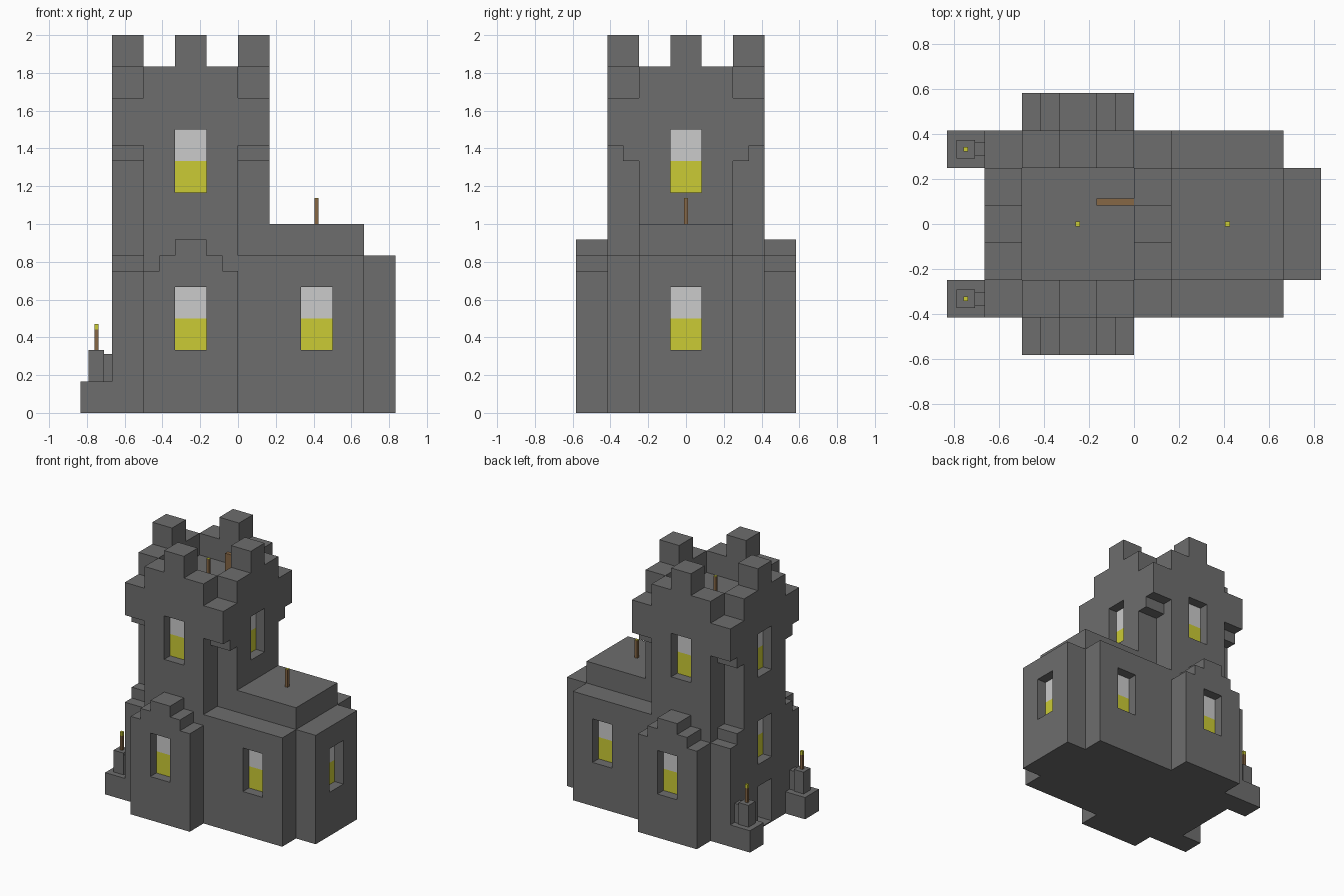
import bpy, bmesh

cube = bpy.data.objects.get("Cube")
if cube:
    bpy.data.objects.remove(cube, do_unlink=True)

U = 1 / 6  # one masonry block


def material(name, rgb):
    m = bpy.data.materials.new(name)
    m.use_nodes = True
    m.diffuse_color = (*rgb, 1)
    bsdf = next(n for n in m.node_tree.nodes if n.type == 'BSDF_PRINCIPLED')
    bsdf.inputs["Base Color"].default_value = (*rgb, 1)
    return m


STONE = material("stone grey", (0.155, 0.155, 0.155))
PALE = material("pale glass", (0.6, 0.6, 0.6))
YELLOW = material("warm yellow", (0.6, 0.6, 0.036))
WOOD = material("brown wood", (0.24, 0.135, 0.06))


def finish(bm, name, mat):
    bmesh.ops.recalc_face_normals(bm, faces=bm.faces)
    me = bpy.data.meshes.new(name)
    bm.to_mesh(me)
    bm.free()
    me.materials.append(mat)
    ob = bpy.data.objects.new(name, me)
    bpy.context.scene.collection.objects.link(ob)
    return ob


def prism(name, outline, z0, z1, mat=STONE):
    """Extrude a plan outline, in blocks, from z0 to z1."""
    bm = bmesh.new()
    face = bm.faces.new([bm.verts.new((x * U, y * U, z0 * U)) for x, y in outline])
    new = bmesh.ops.extrude_face_region(bm, geom=[face])["geom"]
    verts = [v for v in new if isinstance(v, bmesh.types.BMVert)]
    bmesh.ops.translate(bm, verts=verts, vec=(0, 0, (z1 - z0) * U))
    return finish(bm, name, mat)


def box(name, x, y, z, mat=STONE):
    """Box from (low, high) pairs, in blocks; ends may come in either order."""
    (x0, x1), (y0, y1) = sorted(x), sorted(y)
    return prism(name, [(x0, y0), (x1, y0), (x1, y1), (x0, y1)], z[0], z[1], mat)


def cut(ob, cutter):
    cutter.hide_render = True
    mod = ob.modifiers.new("opening", 'BOOLEAN')
    mod.operation, mod.solver, mod.object = 'DIFFERENCE', 'EXACT', cutter
    bpy.context.view_layer.objects.active = ob
    bpy.ops.object.modifier_apply(modifier=mod.name)
    bpy.data.objects.remove(cutter, do_unlink=True)


def window(wall, name, axis, sign, face, mid, z):
    """Recessed two-block window in the wall plane at `face`, looking along sign*axis."""
    side = (mid - 0.5, mid + 0.5)

    def slab(label, outer, inner, zz, mat):
        depth = (face + sign * outer, face - sign * inner)
        xy = (depth, side) if axis == 'x' else (side, depth)
        return box(label, *xy, zz, mat)

    cut(wall, slab("window_cutter", 0.2, 9 / 16, (z, z + 2), STONE))
    slab(name + "_lower_pane", -7 / 16, 9 / 16, (z, z + 1), YELLOW)
    slab(name + "_upper_pane", -7 / 16, 9 / 16, (z + 1, z + 2), PALE)


def torch(name, x, y, z, flame):
    w, h = 1 / 16, 0.825
    xs, ys = (x - w, x + w), (y - w, y + w)
    box(name + "_stick", xs, ys, (z, z + h - flame), WOOD)
    box(name + "_flame", xs, ys, (z + h - flame, z + h), YELLOW)


# Cross-shaped tower shaft, with a room and a doorway
cross = [(-3, -2.5), (0, -2.5), (0, -1.5), (1, -1.5), (1, 1.5), (0, 1.5),
         (0, 2.5), (-3, 2.5), (-3, 1.5), (-4, 1.5), (-4, -1.5), (-3, -1.5)]
shaft = prism("tower_shaft", cross, 0, 10)
cut(shaft, box("room_cutter", (-3, -0.25), (-1.4, 1.4), (0.05, 2.9)))
cut(shaft, box("door_cutter", (-4.3, -2.9), (-0.5, 0.5), (0.05, 2)))
window(shaft, "tower_left_side_window", 'x', 1, 1, 0, 7)
window(shaft, "tower_right_side_window", 'x', -1, -4, 0, 7)
window(shaft, "door_window", 'x', -1, -4, 0, 3)

# Wing with raised roof and end bay
wing = box("wing", (0, 4), (-2.5, 2.5), (0, 5))
box("wing_roof", (1, 4), (-1.5, 1.5), (5, 6))
end_bay = box("end_bay", (4, 5), (-1.5, 1.5), (0, 5))
window(end_bay, "end_bay_window", 'x', 1, 5, 0, 2)

# Parapet and merlons on the two ends of the tower's x axis
for label, x in (("left", (0, 1)), ("right", (-4, -3))):
    box(label + "_parapet", x, (-1.5, 1.5), (10, 11))
    box(label + "_merlon", x, (-0.5, 0.5), (11, 12))

# Everything mirrored front to back
for label, s in (("front", -1), ("back", 1)):
    outer, inner = 2.5 * s, 1.5 * s
    box(label + "_parapet", (-3, 0), (inner, outer), (10, 11))
    box(label + "_merlon", (-2, -1), (inner, outer), (11, 12))
    window(shaft, label + "_tower_window", 'y', s, outer, -1.5, 7)
    window(wing, label + "_wing_window", 'y', s, outer, 2.5, 2)

    # Corner blocks carried on stepped corbels
    for side, x in (("left", (0, 1)), ("right", (-4, -3))):
        box(f"{label}_{side}_corner_block", x, (inner, outer), (8.5, 10))
        box(f"{label}_{side}_corbel", x, (inner, 2 * s), (8, 8.5))

    # Lower corner buttress with a stepped top
    box(label + "_buttress", (-4, -3), (inner, outer), (0, 4.5))
    box(label + "_buttress_step", (-4, -3), (inner, 2 * s), (4.5, 5))

    # Projecting bay with a stepped gable
    bay = box(label + "_bay", (-3, 0), (outer, 3.5 * s), (0, 4.5))
    box(label + "_gable_step", (-2.5, -0.5), (outer, 3.5 * s), (4.5, 5))
    box(label + "_gable_top", (-2, -1), (outer, 3.5 * s), (5, 5.5))
    window(bay, label + "_bay_window", 'y', s, 3.5 * s, -1.5, 2)

    # Torch pedestal beside the door
    box(label + "_pedestal_base", (-5, -4), (inner, outer), (0, 1))
    box(label + "_pedestal_post", (-4.75, -4.25), (1.75 * s, 2.25 * s), (1, 2))
    box(label + "_pedestal_link", (-4.25, -4), (1.8125 * s, 2.1875 * s), (1, 1.875))
    torch(label + "_pedestal_torch", -4.5, 2 * s, 2, 0.17)

# Roof torches and the open hatch
torch("wing_torch", 2.5, 0, 6, 0.02)
torch("tower_torch", -1.5, 0, 10, 0.02)
box("open_hatch", (-1, 0), (0.5, 0.6875), (10, 11), WOOD)
